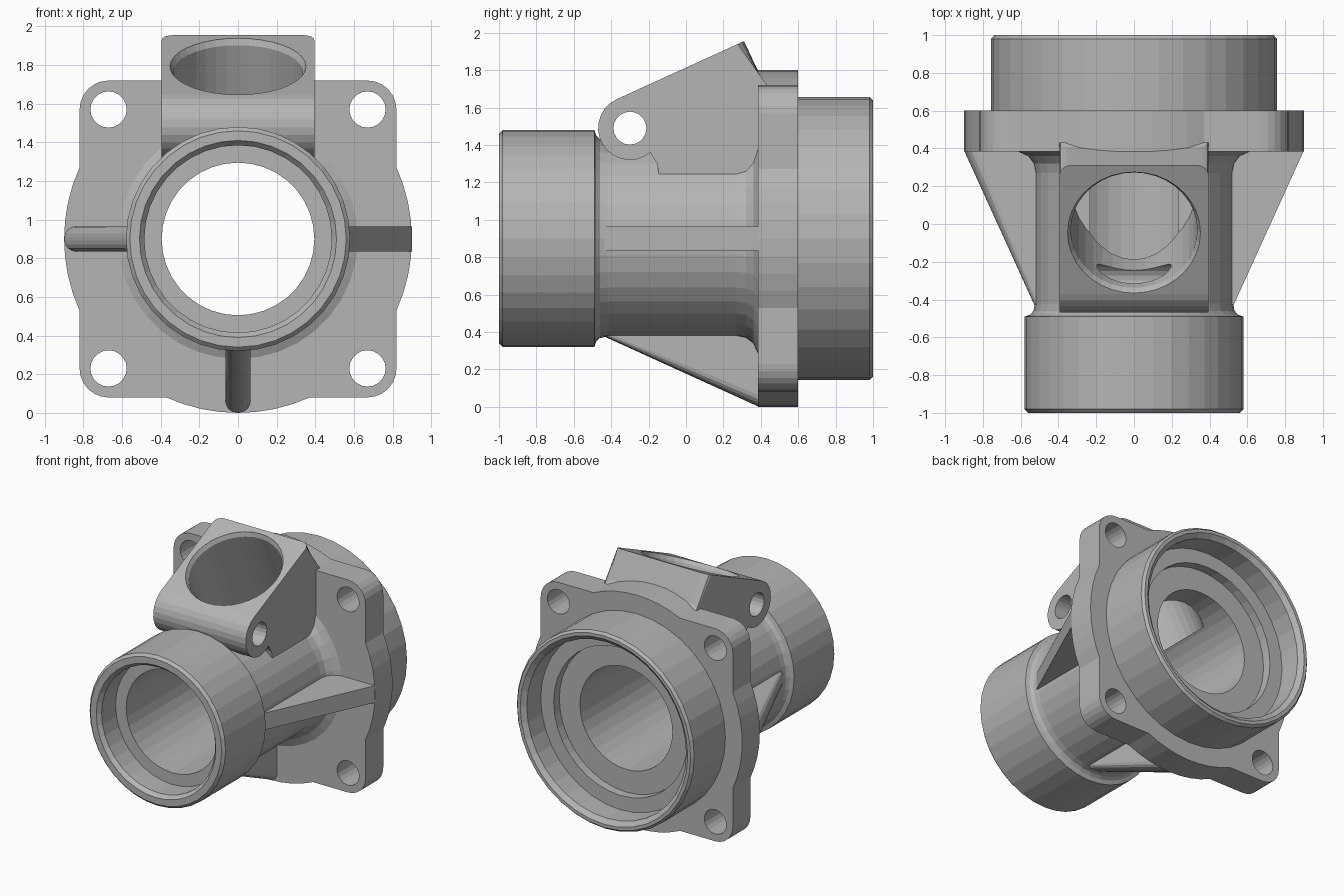
import bpy, bmesh
from math import sin, cos, radians, pi
from mathutils import Matrix, Vector

cube = bpy.data.objects.get("Cube")
if cube:
    bpy.data.objects.remove(cube, do_unlink=True)

AXIS = 0.9                                   # height of the main bore
RAISE = Matrix.Translation((0, 0, AXIS))


def arc(cx, cy, r, start, end, steps):
    """Points on an arc, angles in degrees."""
    angles = [radians(start + (end - start) * i / steps) for i in range(steps + 1)]
    return [(cx + r * cos(a), cy + r * sin(a)) for a in angles]


def finish(bm, name):
    bmesh.ops.recalc_face_normals(bm, faces=bm.faces)
    mesh = bpy.data.meshes.new(name)
    bm.to_mesh(mesh)
    bm.free()
    obj = bpy.data.objects.new(name, mesh)
    bpy.context.collection.objects.link(obj)
    return obj


def lathe(profile, segs=36):
    """Solid of revolution round y from (radius, y) points."""
    bm = bmesh.new()
    rings = []
    for r, y in profile:
        rings.append([bm.verts.new((r * cos(2 * pi * i / segs), y, r * sin(2 * pi * i / segs)))
                      for i in range(segs)])
    for a, b in zip(rings, rings[1:]):
        for i in range(segs):
            j = (i + 1) % segs
            bm.faces.new((a[i], a[j], b[j], b[i]))
    bm.faces.new(rings[0])
    bm.faces.new(rings[-1])
    return bm


def prism(points, place, lo, hi):
    """Extrude an outline from lo to hi; place maps (u, v, w) to xyz."""
    bm = bmesh.new()
    a = [bm.verts.new(place(u, v, lo)) for u, v in points]
    b = [bm.verts.new(place(u, v, hi)) for u, v in points]
    bm.faces.new(a)
    bm.faces.new(b)
    n = len(points)
    for i in range(n):
        j = (i + 1) % n
        bm.faces.new((a[i], a[j], b[j], b[i]))
    return bm


def round_edges(bm, test, offset, segs):
    edges = [e for e in bm.edges if all(test(v.co) for v in e.verts)
             and abs(e.verts[0].co.y - e.verts[1].co.y) > 0.01]
    bmesh.ops.bevel(bm, geom=edges, offset=offset, segments=segs, profile=0.5, affect='EDGES')


def combine(target, other, operation):
    """Boolean other into target and discard it."""
    mod = target.modifiers.new("join", 'BOOLEAN')
    mod.operation = operation
    mod.solver = 'EXACT'
    mod.object = other
    bpy.context.view_layer.update()
    graph = bpy.context.evaluated_depsgraph_get()
    mesh = bpy.data.meshes.new_from_object(target.evaluated_get(graph))
    target.modifiers.remove(mod)
    target.data = mesh
    bpy.data.objects.remove(other, do_unlink=True)


# Turned body: front collar, neck with fillets, rear spigot
bm = lathe([(.56, -1), (.58, -.98), (.58, -.49), (.55, -.48), (.532, -.46), (.525, -.42),
            (.525, .27), (.535, .32), (.565, .36), (.62, .385), (.62, .45),
            (.757, .5), (.757, .98), (.74, 1)])
bm.transform(RAISE)
housing = finish(bm, "pipe_housing")

# Square flange with rounded corners and bulging sides
outline = []
for k in range(4):
    side = arc(0, 0, .9, -24.3, 24.3, 8) + arc(.67, .67, .15, 0, 90, 6)
    turn = Matrix.Rotation(k * pi / 2, 2)
    outline += [tuple(turn @ Vector(p)) for p in side]
bm = prism(outline, lambda u, v, w: (u, w, v), .385, .6)
bm.transform(RAISE)
combine(housing, finish(bm, "mounting_flange"), 'UNION')

# Triangular ribs: left is square edged, right and bottom are rounded
rib = [(.9, .39), (.45, .39), (.45, -.56), (.468, -.56)]
for name, angle, rounded in (("left_rib", 0, False), ("bottom_rib", 90, True),
                             ("right_rib", 180, True)):
    bm = prism(rib, lambda u, v, w: (u, v, w), -.065, .065)
    if rounded:
        round_edges(bm, lambda c: c.x > .46, .058, 4)
    bm.transform(RAISE @ Matrix.Rotation(radians(angle), 4, 'Y'))
    combine(housing, finish(bm, name), 'UNION')

# Slanted port block with its front lug
block = arc(-.3, 1.49, .17, 114.3, 310, 14)
block += [(-.155, 1.3), (-.14, 1.22), (.45, 1.22), (.45, 1.7), (.405, 1.75), (.31, 1.955)]
bm = prism(block, lambda u, v, w: (w, u, v), -.395, .395)
round_edges(bm, lambda c: c.z > 1.72 and c.y > .3, .06, 4)
combine(housing, finish(bm, "port_block"), 'UNION')

# Main stepped bore
bm = lathe([(.51, -1.05), (.51, -1), (.485, -.97), (.485, -.8), (.395, -.8), (.395, .73),
            (.57, .73), (.57, .8), (.68, .8), (.68, .97), (.715, 1), (.715, 1.05)])
bm.transform(RAISE)
combine(housing, finish(bm, "bore_cutter"), 'DIFFERENCE')

# Slanted port, cut down to a flat floor
bm = lathe([(.335, -1), (.335, -.03), (.352, 0), (.352, .3)])
bm.transform(Matrix.Translation((0, -.045, 1.792)) @ Matrix.Rotation(radians(114.3), 4, 'X'))
cut = bmesh.ops.bisect_plane(bm, geom=bm.verts[:] + bm.edges[:] + bm.faces[:],
                             plane_co=(0, 0, 1.217), plane_no=(0, 0, 1), clear_inner=True)
rim = [g for g in cut["geom_cut"] if isinstance(g, bmesh.types.BMEdge)]
bmesh.ops.contextual_create(bm, geom=rim)
combine(housing, finish(bm, "port_cutter"), 'DIFFERENCE')

# Cross hole through the lug
circle = arc(-.3, 1.49, .088, 0, 360, 20)[:-1]
bm = prism(circle, lambda u, v, w: (w, u, v), -.6, .6)
combine(housing, finish(bm, "lug_hole_cutter"), 'DIFFERENCE')

# Flange bolt holes
for sx in (-1, 1):
    for sz in (-1, 1):
        circle = arc(sx * .67, AXIS + sz * .67, .094, 0, 360, 20)[:-1]
        bm = prism(circle, lambda u, v, w: (u, w, v), .3, .7)
        combine(housing, finish(bm, "bolt_hole_cutter"), 'DIFFERENCE')

# Single cast grey material
grey = bpy.data.materials.new("cast_grey")
grey.use_nodes = True
colour = (.46, .46, .46, 1)
grey.diffuse_color = colour
grey.node_tree.nodes["Principled BSDF"].inputs["Base Color"].default_value = colour
housing.data.materials.clear()
housing.data.materials.append(grey)
for face in housing.data.polygons:
    face.material_index = 0
    face.use_smooth = False
